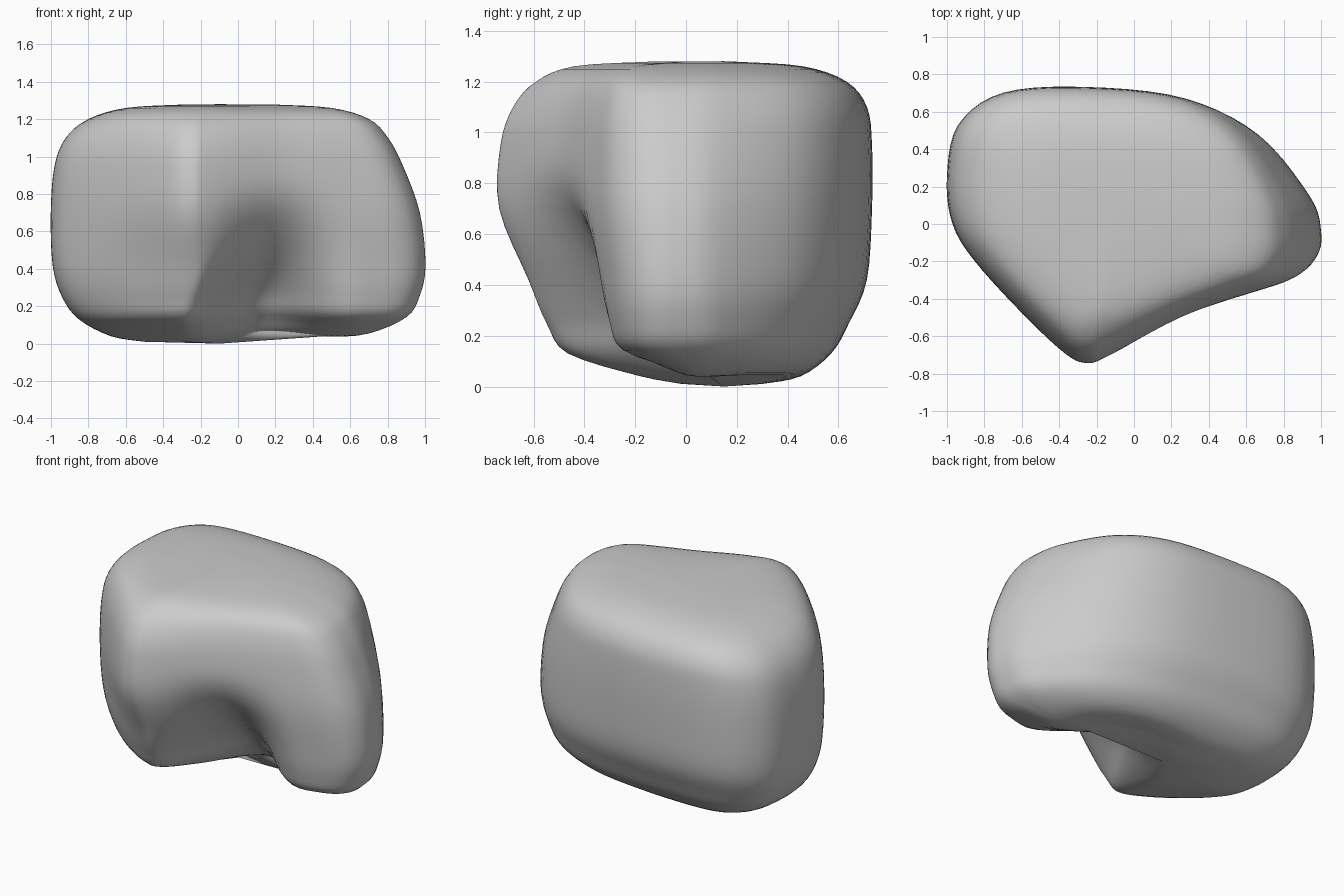
import bpy
import bmesh
from mathutils import Vector

cube = bpy.data.objects.get("Cube")
if cube:
    bpy.data.objects.remove(cube, do_unlink=True)


def flat_material(name, colour):
    mat = bpy.data.materials.new(name)
    mat.use_nodes = True
    mat.diffuse_color = colour
    mat.node_tree.nodes["Principled BSDF"].inputs["Base Color"].default_value = colour
    return mat


def smoothstep(low, high, value):
    t = min(max((value - low) / (high - low), 0), 1)
    return t * t * (3 - 2 * t)


def spline(points, steps, closed):
    """Sample a Catmull-Rom curve through points of any dimension."""
    count = len(points)
    result = []
    for i in range(count if closed else count - 1):
        if closed:
            a, b, c, d = (points[(i + k) % count] for k in (-1, 0, 1, 2))
        else:
            a, b, c, d = (points[min(max(i + k, 0), count - 1)] for k in (-1, 0, 1, 2))
        for s in range(steps):
            t = s / steps
            result.append([q + t / 2 * (r - p + t * (2 * p - 5 * q + 4 * r - s4
                           + t * (3 * (q - r) + s4 - p)))
                           for p, q, r, s4 in zip(a, b, c, d)])
    if not closed:
        result.append(list(points[-1]))
    return result


# Widest plan outline of the boulder, counter-clockwise
OUTLINE = [(-1, .25), (-.97, 0), (-.85, -.2), (-.6, -.47), (-.37, -.68),
           (-.25, -.73), (-.13, -.69), (.25, -.5), (.6, -.38), (.87, -.29),
           (.98, -.18), (1, -.04), (.94, .15), (.67, .48), (.28, .67),
           (-.25, .73), (-.7, .7), (-.94, .53)]

# Each level: height, then the left, right, front and back limits
LEVELS = [(.01, -.5, .46, -.05, .3), (.04, -.68, .7, -.19, .45),
          (.13, -.85, .9, -.47, .57), (.25, -.94, .97, -.55, .64),
          (.42, -.99, 1, -.62, .71), (.7, -1, .97, -.735, .73),
          (.95, -.98, .88, -.73, .73), (1.1, -.92, .8, -.68, .71),
          (1.2, -.8, .7, -.59, .63), (1.26, -.6, .5, -.44, .46),
          (1.278, -.3, .2, -.15, .2)]

CENTRE_X, CENTRE_Y = -.1, .1


def fit(value, centre, low, high, size, boxy):
    """Stretch an outline coordinate about the centre to a level's limits.

    Boxy stretching draws in the far lobes more than the corners."""
    limit, edge = (low, -size) if value < centre else (high, size)
    scale = (limit - centre) / (edge - centre)
    reach = min(abs((value - centre) / (edge - centre)), 1)
    power = 2 * boxy * smoothstep(.5, .85, scale)
    return centre + (value - centre) * (1 - (1 - scale) * reach ** power)


def hollow(x, y, z):
    """Press the scooped hollow into the lower front and lift the underside."""
    shift = .15 * smoothstep(.1, .6, z)
    across = smoothstep(-.3 + shift, .12 + shift, x) * (1 - smoothstep(.1, .66, x))
    amount = .72 * across * (1 - smoothstep(.06, .9, z))
    if y < .22:
        y = .22 + (y - .22) * (1 - amount)
    lift = .05 * across + .015 * smoothstep(-.2, .4, x)
    z += lift * (1 - smoothstep(0, .5, z)) * (1 - smoothstep(.1, .55, y))
    return Vector((x, y, z))


# Loft the levels into one closed skin
bm = bmesh.new()
rings = []
plan = spline(OUTLINE, 5, True)
for z, left, right, front, back in spline(LEVELS, 4, False):
    rings.append([bm.verts.new(hollow(
        fit(x, CENTRE_X, left, right, 1, .4),
        fit(y, CENTRE_Y, front, back, .73, .5 if y < CENTRE_Y else 0), z))
        for x, y in plan])
count = len(plan)
for lower, upper in zip(rings, rings[1:]):
    for i in range(count):
        j = (i + 1) % count
        bm.faces.new((lower[i], lower[j], upper[j], upper[i]))

# Close the underside and the crown
for ring, height in ((rings[0], 0), (rings[-1], 1.28)):
    pole = bm.verts.new((CENTRE_X, .15, height))
    for i in range(count):
        bm.faces.new((ring[i], ring[(i + 1) % count], pole))
bmesh.ops.recalc_face_normals(bm, faces=bm.faces)

mesh = bpy.data.meshes.new("boulder")
bm.to_mesh(mesh)
bm.free()
mesh.materials.append(flat_material("stone grey", (.6, .6, .6, 1)))
boulder = bpy.data.objects.new("boulder", mesh)
bpy.context.collection.objects.link(boulder)
for face in mesh.polygons:
    face.use_smooth = True
